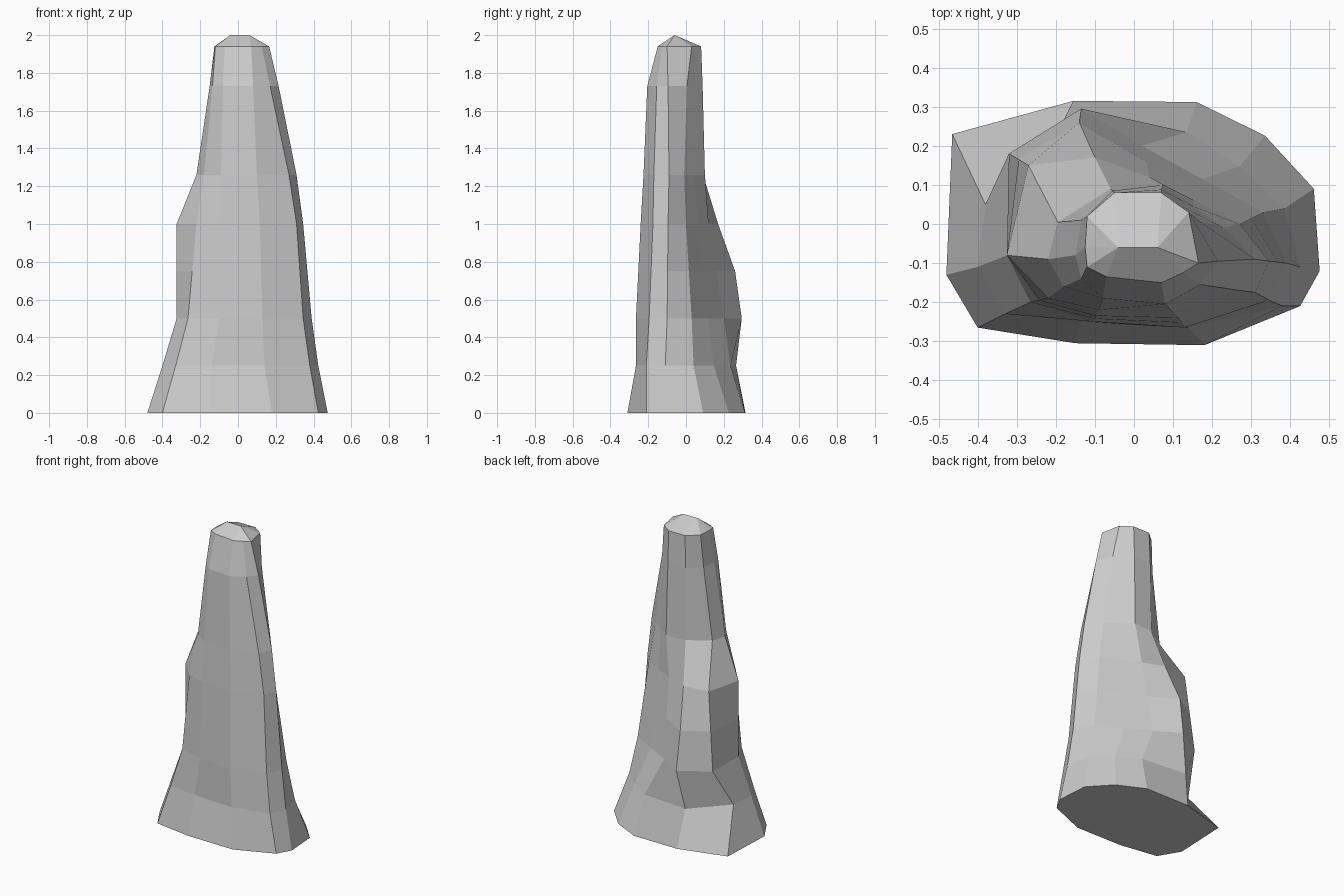
import bpy, bmesh
from mathutils import Vector

if "Cube" in bpy.data.objects:
    bpy.data.objects.remove(bpy.data.objects["Cube"])

bm = bmesh.new()
rings = []


def section(z, pts, bulge=0.0):
    """Cross-section, counter-clockwise from the left; the back-right corner is derived."""
    p = [Vector((x, y, z)) for x, y in pts]
    corner = (p[6] + p[7]) / 2 + Vector((bulge, bulge, 0))
    return p[:7] + [corner] + p[7:]


def add_ring(points):
    rings.append([bm.verts.new(p) for p in points])


# Flared foot
add_ring(section(0, [(-.48, -.13), (-.40, -.265), (-.15, -.305), (.18, -.31), (.425, -.21),
                     (.475, -.12), (.46, .09), (.16, .312), (-.155, .315), (-.465, .23)], .025))
add_ring(section(.25, [(-.40, -.11), (-.33, -.23), (-.14, -.25), (.14, -.265), (.38, -.21),
                       (.425, -.11), (.385, .04), (.135, .235), (-.18, .265), (-.38, .05)], .01))

# Bulging middle with a lump at the back left
low = section(.5, [(-.325, -.08), (-.265, -.20), (-.10, -.25), (.13, -.265), (.345, -.195),
                   (.39, -.10), (.33, .03), (.02, .20), (-.135, .295), (-.32, .18)])
high = section(1.0, [(-.325, -.08), (-.22, -.19), (-.10, -.235), (.115, -.24), (.31, -.175),
                     (.345, -.095), (.27, 0), (.04, .12), (-.10, .17), (-.27, .15)])
mid = [(a + b) / 2 for a, b in zip(low, high)]
mid[9] = Vector((-.14, .26, .75))
for points in (low, mid, high):
    add_ring(points)

# Narrow upper shaft
add_ring(section(1.26, [(-.22, -.09), (-.18, -.16), (-.09, -.22), (.10, -.225), (.27, -.17),
                        (.31, -.09), (.23, -.01), (.075, .10), (-.06, .09), (-.195, .005)]))
add_ring(section(1.73, [(-.15, -.08), (-.135, -.14), (-.08, -.19), (.08, -.205), (.17, -.155),
                        (.215, -.095), (.17, .005), (.07, .088), (-.055, .085), (-.135, .01)]))
add_ring(section(1.94, [(-.125, -.06), (-.12, -.11), (-.07, -.135), (.07, -.15), (.125, -.125),
                        (.165, -.10), (.14, .03), (.07, .08), (-.05, .08), (-.12, .02)]))

# Short ridge at the tip: every column closes on one of its two ends
add_ring([Vector((.06 if v.co.x > 0 else -.04, -.06, 2)) for v in rings[-1]])

# Skin the sections and close the bottom
for lower, upper in zip(rings, rings[1:]):
    for i in range(len(lower)):
        j = (i + 1) % len(lower)
        bm.faces.new((lower[i], lower[j], upper[j], upper[i]))
bm.faces.new(rings[0][::-1])
bmesh.ops.remove_doubles(bm, verts=bm.verts, dist=.0001)
bmesh.ops.recalc_face_normals(bm, faces=bm.faces)

mesh = bpy.data.meshes.new("rock_pillar")
bm.to_mesh(mesh)
bm.free()
bpy.context.collection.objects.link(bpy.data.objects.new("rock_pillar", mesh))
